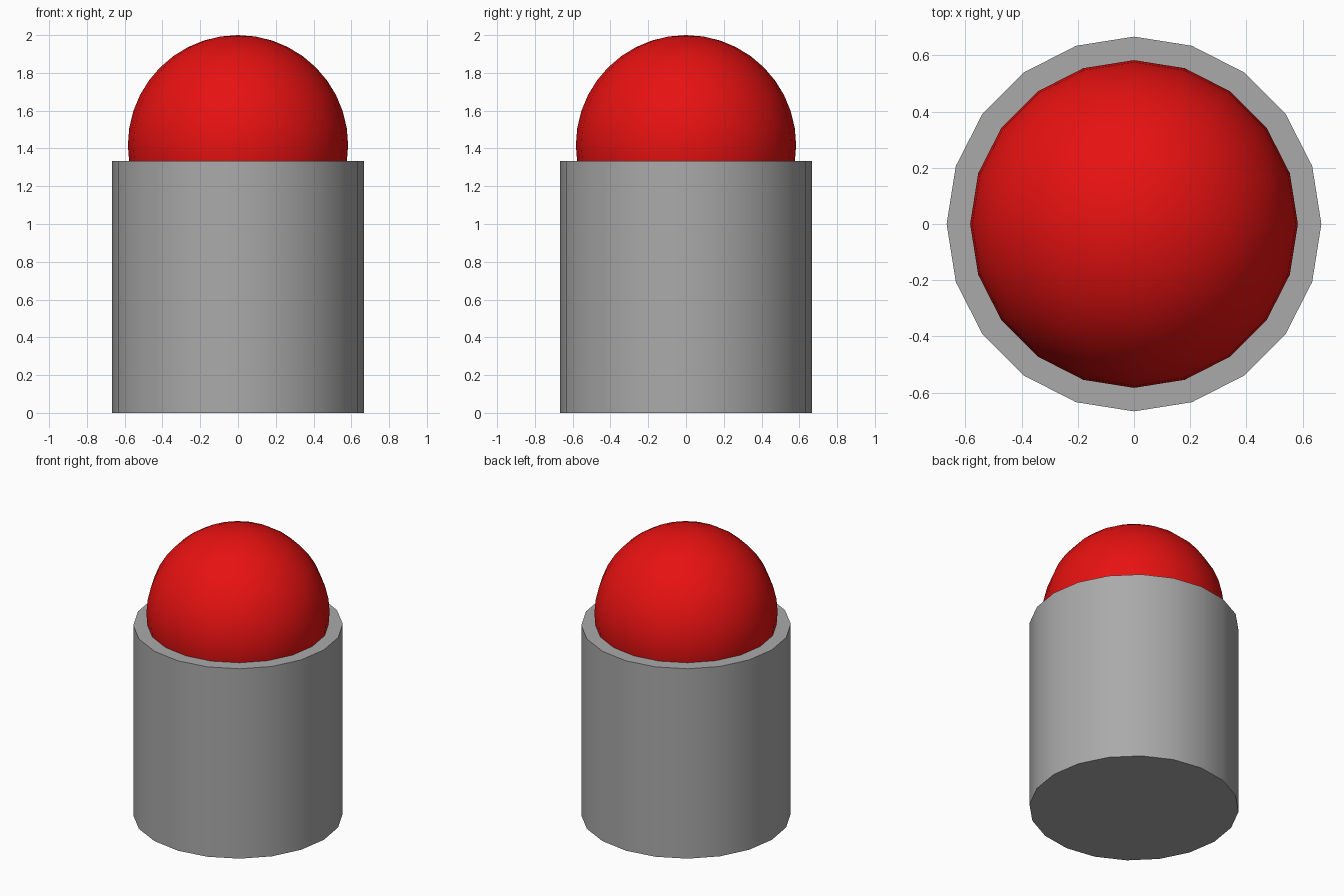
import bpy
import math

SIDES = 20
BODY_RADIUS = 2 / 3
BODY_HEIGHT = 4 / 3
DOME_RADIUS = 0.583

cube = bpy.data.objects.get("Cube")
if cube:
    bpy.data.objects.remove(cube, do_unlink=True)


def make_material(name, colour):
    mat = bpy.data.materials.new(name)
    mat.use_nodes = True
    mat.diffuse_color = colour
    mat.node_tree.nodes["Principled BSDF"].inputs["Base Color"].default_value = colour
    return mat


def finish(name, mat):
    obj = bpy.context.object
    obj.name = name
    obj.data.materials.append(mat)
    bpy.ops.object.shade_smooth_by_angle(angle=math.radians(40))


grey = make_material("grey", (0.402, 0.402, 0.402, 1))
red = make_material("red", (0.86, 0.006, 0.006, 1))

# Solid cylindrical body
bpy.ops.mesh.primitive_cylinder_add(
    vertices=SIDES, radius=BODY_RADIUS, depth=BODY_HEIGHT,
    location=(0, 0, BODY_HEIGHT / 2))
finish("body", grey)

# Ball sunk into the top of the body
bpy.ops.mesh.primitive_uv_sphere_add(
    segments=SIDES, ring_count=SIDES, radius=DOME_RADIUS,
    location=(0, 0, 2 - DOME_RADIUS))
finish("ball", red)
